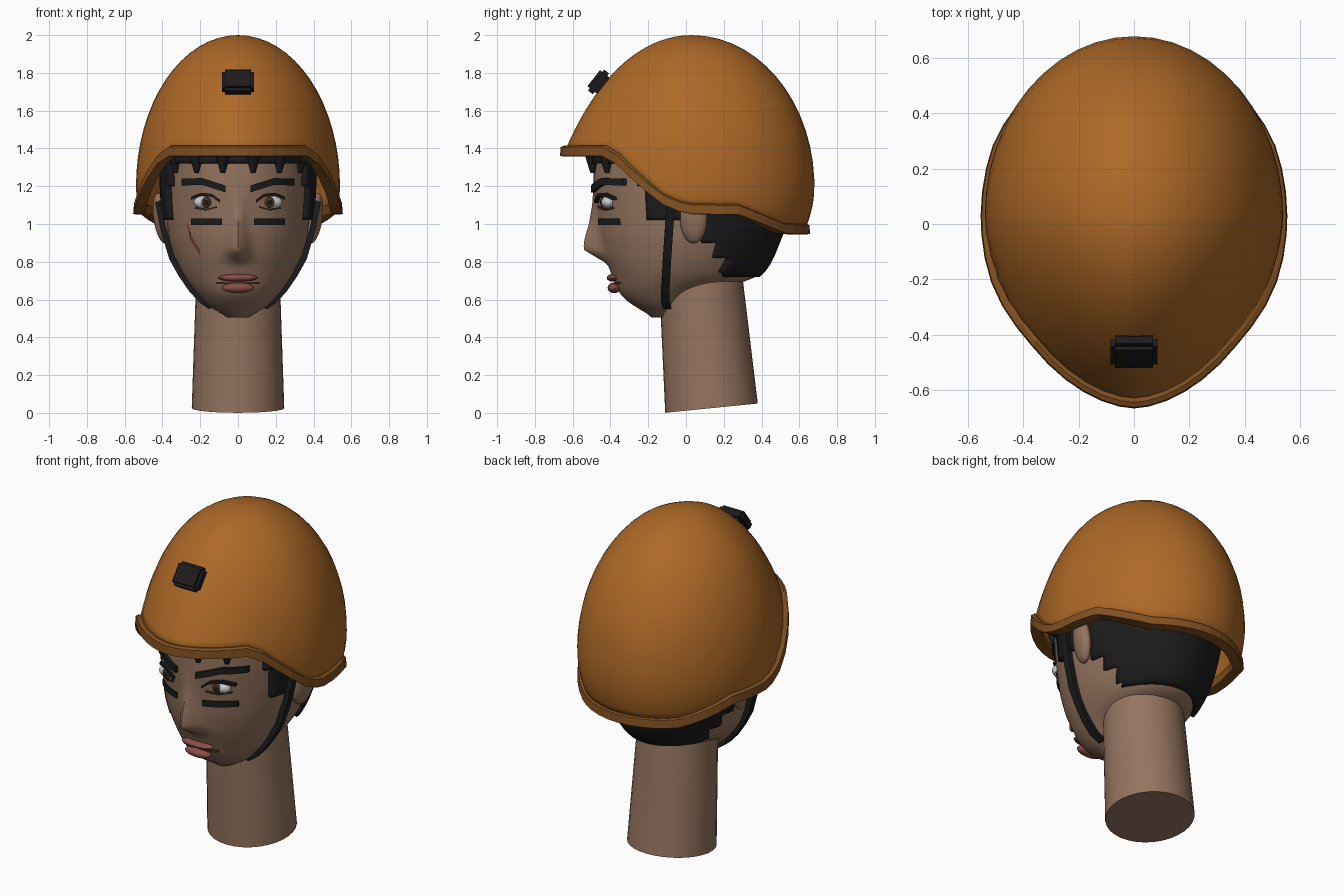
import bpy, bmesh, math
from math import sin, cos, pi, sqrt, radians
from mathutils import Vector, Matrix

if "Cube" in bpy.data.objects:
    bpy.data.objects.remove(bpy.data.objects["Cube"])


def material(name, rgb):
    m = bpy.data.materials.new(name)
    m.diffuse_color = (*rgb, 1)
    m.use_nodes = True
    m.node_tree.nodes["Principled BSDF"].inputs["Base Color"].default_value = m.diffuse_color
    return m


SKIN = material("skin", (0.30, 0.175, 0.115))
SHELL = material("shell", (0.42, 0.14, 0.02))
TRIM = material("trim", (0.22, 0.08, 0.015))
BLACK = material("black", (0.012, 0.011, 0.011))
WHITE = material("white", (0.6, 0.6, 0.6))
BROWN = material("brown", (0.07, 0.03, 0.015))
LIP = material("lip", (0.25, 0.075, 0.065))
SCAR = material("scar", (0.16, 0.04, 0.035))


def finish(name, bm, mat, smooth=True, angle=40):
    bmesh.ops.remove_doubles(bm, verts=bm.verts, dist=1e-5)
    bmesh.ops.recalc_face_normals(bm, faces=bm.faces)
    me = bpy.data.meshes.new(name)
    bm.to_mesh(me)
    bm.free()
    me.materials.append(mat)
    if smooth:
        me.shade_smooth()
        me.set_sharp_from_angle(angle=radians(angle))
    ob = bpy.data.objects.new(name, me)
    bpy.context.collection.objects.link(ob)
    return ob


def loft(rings, cyclic=False, caps=True, keep=None):
    """Skin closed rings of points; keep() can filter faces by their centre."""
    bm = bmesh.new()
    vs = [[bm.verts.new(p) for p in r] for r in rings]
    n = len(vs[0])
    for i in range(len(vs) if cyclic else len(vs) - 1):
        a, b = vs[i], vs[(i + 1) % len(vs)]
        for j in range(n):
            q = (a[j], a[(j + 1) % n], b[(j + 1) % n], b[j])
            if keep is None or keep(sum((v.co for v in q), Vector()) / 4):
                bm.faces.new(q)
    if caps and not cyclic:
        bm.faces.new(vs[0])
        bm.faces.new(vs[-1])
    bmesh.ops.delete(bm, geom=[v for v in bm.verts if not v.link_faces], context='VERTS')
    return bm


def ellipsoid(name, loc, r, mat, rot=None, seg=20):
    bm = bmesh.new()
    M = Matrix.Translation(loc) @ (rot or Matrix()) @ Matrix.Diagonal((*r, 1))
    bmesh.ops.create_uvsphere(bm, u_segments=seg, v_segments=seg // 2, radius=1, matrix=M)
    return finish(name, bm, mat)


def table(rows, k):
    k = max(rows[0][0], min(rows[-1][0], k))
    for a, b in zip(rows, rows[1:]):
        if k <= b[0]:
            t = (k - a[0]) / (b[0] - a[0])
            return [p + (q - p) * t for p, q in zip(a[1:], b[1:])]


# Head sections: z, half width, front y, back y, centre y
HEAD = [(0.505, 0.04, -0.17, -0.09, -0.13), (0.55, 0.14, -0.25, -0.05, -0.12),
        (0.60, 0.19, -0.325, -0.02, -0.11), (0.66, 0.24, -0.37, 0.12, -0.10),
        (0.69, 0.265, -0.375, 0.33, -0.08), (0.75, 0.305, -0.40, 0.40, -0.05),
        (0.82, 0.335, -0.43, 0.44, -0.02), (0.92, 0.365, -0.455, 0.48, 0),
        (1.05, 0.382, -0.47, 0.53, 0), (1.2, 0.39, -0.49, 0.56, 0), (1.4, 0.395, -0.49, 0.57, 0.02),
        (1.6, 0.36, -0.42, 0.5, 0.03), (1.75, 0.27, -0.31, 0.38, 0.03), (1.85, 0.1, -0.12, 0.18, 0.03)]
# Nose: z, projection, width
NOSE = [(0.79, 0, 0.06), (0.835, 0.06, 0.06), (0.86, 0.098, 0.055), (0.89, 0.095, 0.05),
        (1.0, 0.05, 0.04), (1.1, 0.02, 0.035), (1.2, 0, 0.04)]


def section(z):
    rows = [table(HEAD, z + d) for d in (-0.02, 0, 0.02)]
    return [sum(c) / 3 for c in zip(*rows)]


def nose(x, z):
    h, w = table(NOSE, z)
    return h * math.exp(-(x / w) ** 2)


def head_point(z, a, off=0):
    w, yf, yb, yc = section(z)
    x, c = (w + off) * sin(a), cos(a)
    y = yc + c * ((yb - yc if c > 0 else yc - yf) + off)
    return Vector((x, y - (nose(x, z) if c < 0 else 0), z))


def face_y(x, z):
    w, yf, yb, yc = section(z)
    return yc - (yc - yf) * sqrt(max(0.02, 1 - (x / w) ** 2)) - nose(x, z)


def head_rings(z0, z1, n, seg, off=0):
    return [[head_point(z0 + (z1 - z0) * i / n, 2 * pi * j / seg, off) for j in range(seg)]
            for i in range(n + 1)]


finish("head", loft(head_rings(0.505, 1.85, 64, 96)), SKIN, angle=60)

# Neck: tilted column with a sloping cut at the bottom
neck = []
for k in range(9):
    t = k / 8
    r = 0.245 - 0.025 * t
    neck.append([(r * cos(b), 0.135 - 0.06 * t + r * sin(b), 0.025 + 0.73 * t + 0.1 * r * sin(b) * (1 - t))
                 for b in [2 * pi * j / 32 for j in range(32)]])
finish("neck", loft(neck), SKIN)


# Hair: cropped shell with sideburns, plus fringe tufts
def is_hair(p):
    return (p.z > 1.33 or (p.z > 1.2 and p.y > -0.27) or (p.z > 1.02 and p.y > -0.22 and p.y < -0.04)
            or (p.z > 0.9 and p.y > 0.1) or (p.z > 0.82 and p.y > 0.15) or (p.z > 0.72 and p.y > 0.2)
            or (p.z > 1.02 and p.y > -0.04))


hair = finish("hair", loft(head_rings(0.70, 1.84, 57, 72, 0.025), caps=False, keep=is_hair), BLACK)
s = hair.modifiers.new("thickness", 'SOLIDIFY')
s.thickness, s.offset = 0.035, -1
for x in (-0.33, -0.22, -0.08, 0.08, 0.22, 0.33):
    bm = bmesh.new()
    bmesh.ops.create_cone(bm, cap_ends=True, segments=10, radius1=0.012, radius2=0.055, depth=0.14,
                          matrix=Matrix.Translation((x, face_y(x, 1.33) - 0.015, 1.34)))
    finish("fringe_tuft", bm, BLACK)


# Ribbons that follow the face: points are (x, z)
def ribbon(name, pts, h, mat, out=0.012, n=10):
    rings = []
    for i in range(n + 1):
        f = i / n * (len(pts) - 1)
        k = min(int(f), len(pts) - 2)
        p = Vector(pts[k]).lerp(Vector(pts[k + 1]), f - k)
        rings.append([(p.x, face_y(p.x, p.y) + d, p.y + e * h / 2)
                      for d, e in ((-out, -1), (-out, 1), (0.02, 1), (0.02, -1))])
    finish(name, loft(rings), mat, smooth=False)


for sx in (-1, 1):
    # Eyes
    ey = face_y(0.175, 1.115)
    ellipsoid("eye", (sx * 0.175, ey + 0.018, 1.115), (0.06, 0.04, 0.036), WHITE)
    ellipsoid("iris", (sx * 0.168, ey - 0.016, 1.115), (0.027, 0.010, 0.029), BROWN)
    ellipsoid("pupil", (sx * 0.168, ey - 0.024, 1.115), (0.012, 0.006, 0.013), BLACK)
    ribbon("upper_eyelid", [(sx * 0.095, 1.12), (sx * 0.14, 1.153), (sx * 0.2, 1.157), (sx * 0.25, 1.135)],
           0.016, BLACK, 0.022)
    ribbon("lower_eyelid", [(sx * 0.11, 1.09), (sx * 0.17, 1.075), (sx * 0.23, 1.085)], 0.008, BROWN)
    # Brows and cheek paint
    ribbon("eyebrow", [(sx * 0.065, 1.185), (sx * 0.19, 1.225), (sx * 0.3, 1.222)], 0.036, BLACK, 0.022)
    ribbon("cheek_paint", [(sx * 0.085, 1.012), (sx * 0.25, 1.012)], 0.034, BLACK)
    # Ears
    ellipsoid("ear", (sx * 0.405, 0.04, 1.03), (0.04, 0.075, 0.135), SKIN,
              Matrix.Rotation(sx * 0.15, 4, 'Y') @ Matrix.Rotation(sx * -0.25, 4, 'Z'))
    # Chin strap
    path = [(0.425, -0.08, 1.12), (0.395, -0.09, 0.97), (0.35, -0.1, 0.82), (0.30, -0.105, 0.73),
            (0.245, -0.11, 0.65), (0.19, -0.11, 0.59), (0.14, -0.1, 0.555)]
    finish("chin_strap", loft([[(sx * (x + d), y + e, z - d * 0.4) for d, e in
                                ((-0.015, -0.022), (0.014, -0.022), (0.014, 0.022), (-0.015, 0.022))]
                               for x, y, z in path]), BLACK, smooth=False)

ribbon("scar", [(-0.268, 1.005), (-0.25, 0.93), (-0.2, 0.85)], 0.03, SCAR, 0.005)

# Mouth
ellipsoid("upper_lip", (0, -0.385, 0.715), (0.105, 0.035, 0.02), LIP)
ellipsoid("lower_lip", (0, -0.38, 0.662), (0.085, 0.035, 0.028), LIP)
ribbon("mouth_line", [(-0.115, 0.688), (0, 0.684), (0.115, 0.688)], 0.01, BROWN, 0.015)

# Helmet: egg-shaped dome cut along a rim whose height depends on y
RIM = [(-1, 1.385), (-0.42, 1.385), (-0.35, 1.345), (-0.22, 1.22), (-0.1, 1.12), (0, 1.08), (0.28, 1.075),
       (0.45, 1.01), (0.55, 0.975), (1, 0.965)]


def helmet_point(a, t):
    s, c = sin(a), cos(a)
    p = 2 if c > 0 else 1.75
    ux = math.copysign(abs(s) ** (2 / p), s)
    uy = math.copysign(abs(c) ** (2 / p), c)
    R = 0.65 if c > 0 else 0.615 + 0.075 * t ** 3
    d = table(RIM, 0.03 + (0.65 if c > 0 else 0.67) * uy)[0] - 1.2
    phi = t * math.acos(d / (0.8 if d > 0 else 0.6))
    z = 1.2 + cos(phi) * (0.8 if cos(phi) > 0 else 0.6)
    return Vector((0.54 * ux * sin(phi), 0.03 + R * uy * sin(phi), z))


N = 48
angles = [2 * pi * j / N for j in range(N)]
shell = finish("helmet_shell", loft([[helmet_point(a, i / 18) for a in angles] for i in range(19)], caps=False),
               SHELL, angle=60)
s = shell.modifiers.new("thickness", 'SOLIDIFY')
s.thickness, s.offset = 0.03, -1

# Rim trim
trim = []
for a in angles:
    p = helmet_point(a, 1)
    n = Vector((p.x, p.y - 0.03, 0)).normalized()
    trim.append([p + n * d + Vector((0, 0, e)) for d, e in
                 ((0.004, 0.03), (0.022, 0.022), (0.026, -0.026), (-0.035, -0.028), (-0.035, 0.022))])
finish("helmet_rim", loft(trim, cyclic=True), TRIM, smooth=False)

# Front mount block
bm = bmesh.new()
bmesh.ops.create_cube(bm, size=1, matrix=Matrix.Translation((0, -0.463, 1.752)) @
                      Matrix.Rotation(radians(52), 4, 'X') @ Matrix.Diagonal((0.17, 0.14, 0.065, 1)))
bmesh.ops.bevel(bm, geom=bm.edges[:], offset=0.016, segments=2, affect='EDGES')
finish("front_mount", bm, BLACK, smooth=False)
